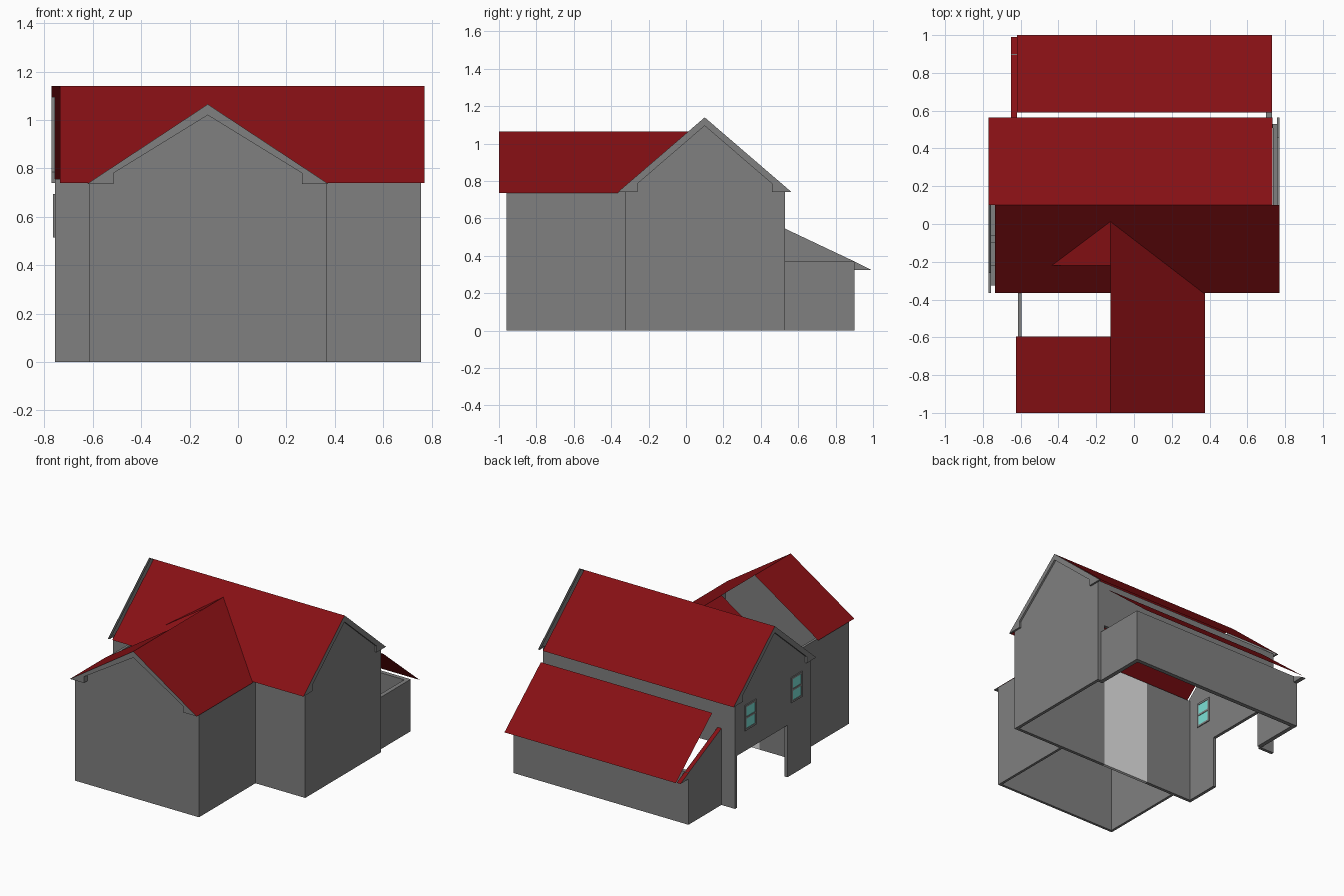
import bpy
import bmesh

cube = bpy.data.objects.get("Cube")
if cube:
    bpy.data.objects.remove(cube, do_unlink=True)


def material(name, rgb):
    mat = bpy.data.materials.new(name)
    mat.use_nodes = True
    mat.diffuse_color = (*rgb, 1)
    mat.node_tree.nodes["Principled BSDF"].inputs["Base Color"].default_value = (*rgb, 1)
    return mat


GREY = material("wall grey", (0.216, 0.216, 0.216))
RED = material("roof red", (0.24, 0.005, 0.007))
PALE = material("pale partition", (0.78, 0.78, 0.78))
GLASS = material("window glass", (0.2, 0.75, 0.68))


def finish(name, bm, *mats):
    mesh = bpy.data.meshes.new(name)
    bm.to_mesh(mesh)
    bm.free()
    for mat in mats:
        mesh.materials.append(mat)
    obj = bpy.data.objects.new(name, mesh)
    bpy.context.collection.objects.link(obj)
    return obj


def sheet(name, points, mat=RED):
    """A single flat face without thickness."""
    bm = bmesh.new()
    bm.faces.new([bm.verts.new(p) for p in points])
    return finish(name, bm, mat)


def prism(name, profile, axis, start, end, mats=(GREY,), open_top=False):
    """Extrude a (horizontal, z) profile along x or y.

    Sloped upward faces are left open, or take the second material."""
    bm = bmesh.new()

    def point(h, z, d):
        return (d, h, z) if axis == "x" else (h, d, z)

    base = bm.faces.new([bm.verts.new(point(h, z, start)) for h, z in profile])
    grown = bmesh.ops.extrude_face_region(bm, geom=[base], use_keep_orig=True)
    for v in grown["geom"]:
        if isinstance(v, bmesh.types.BMVert):
            setattr(v.co, axis, end)
    bmesh.ops.recalc_face_normals(bm, faces=bm.faces)
    bm.normal_update()
    slopes = [f for f in bm.faces if 0.2 < f.normal.z < 0.98]
    if open_top:
        bmesh.ops.delete(bm, geom=slopes, context="FACES")
    elif len(mats) > 1:
        for f in slopes:
            f.material_index = 1
    return finish(name, bm, *mats)


def box(name, x0, x1, y0, y1, z0, z1, mat=GREY):
    return prism(name, [(x0, z0), (x1, z0), (x1, z1), (x0, z1)], "y", y0, y1, (mat,))


def gable_trim(name, mid, half, inner, eave, peak, axis, start, end):
    """Sloping verge board with a short return at each eave."""
    drop = 0.045
    profile = [(mid - half, eave), (mid, peak), (mid + half, eave),
               (mid + inner, eave), (mid + inner, eave + drop), (mid, peak - drop),
               (mid - inner, eave + drop), (mid - inner, eave)]
    prism(name, profile, axis, start, end, open_top=True)


# Main house dimensions
X, T = 0.757, 0.022
FRONT, BACK, RIDGE = -0.325, 0.53, 0.1
EAVE, PEAK, TOP = 0.74, 1.14, 0.755

# Main gable walls; the -x one has a wide doorway
gable = [(BACK, TOP), (RIDGE, PEAK - 0.02), (FRONT, TOP), (FRONT, 0)]
prism("left_gable_wall", gable + [(BACK, 0)], "x", X - T, X, open_top=True)
doorway = [(-0.06, 0), (-0.06, 0.37), (BACK - T, 0.37), (BACK - T, 0), (BACK, 0)]
prism("right_gable_wall", gable + doorway, "x", -X, T - X, open_top=True)
for side, s in (("left", 1), ("right", -1)):
    gable_trim(side + "_gable_trim", RIDGE, 0.465, 0.36, EAVE, PEAK, "x", s * X, s * 0.77)

# Front wall with a pale partition, back wall open into the lean-to
inside = X - T
box("front_wall_left", 0, inside, FRONT, FRONT + T, 0, TOP)
box("front_wall_partition", -0.365, 0, FRONT, FRONT + T, 0, TOP, PALE)
box("front_wall_right", -inside, -0.365, FRONT, FRONT + T, 0, TOP)
box("back_wall_upper", -inside, inside, BACK - T, BACK, 0.43, TOP)
box("back_wall_left_return", 0.7, inside, BACK - T, BACK, 0, 0.43)
box("back_wall_right_return", -inside, -0.645, BACK - T, BACK, 0, 0.43)

# Main roof: two thin slopes, slightly staggered along the ridge
for name, x0, x1, y in (("main_roof_front", -0.735, 0.77, -0.365),
                        ("main_roof_back", -0.77, 0.733, 0.565)):
    sheet(name, [(x0, y, EAVE), (x1, y, EAVE), (x1, RIDGE, PEAK), (x0, RIDGE, PEAK)])

# Upper windows in the -x gable wall
for name, y in (("front", -0.16), ("back", 0.36)):
    w, h, zc, bar = 0.062, 0.09, 0.605, 0.014
    xa, xb = -X - 0.007, T - X + 0.006
    for part, side in (("front", -1), ("back", 1)):
        edge = y + side * (w - bar / 2)
        box(f"{name}_window_{part}_jamb", xa, xb, edge - bar / 2, edge + bar / 2, zc - h, zc + h)
    for part, k in (("sill", -1), ("rail", 0), ("head", 1)):
        z = zc + k * (h - bar / 2)
        box(f"{name}_window_{part}", xa, xb, y - w + bar, y + w - bar, z - bar / 2, z + bar / 2)
    box(f"{name}_window_glass", -X - 0.003, T - X + 0.003,
        y - w + bar, y + w - bar, zc - h + bar, zc + h - bar, GLASS)

# Front wing walls
MID, WL, WR, WF = -0.125, -0.613, 0.365, -0.96
W_EAVE, W_PEAK, t = 0.735, 1.065, 0.018
prism("wing_front_wall", [(WL, 0), (WR, 0), (WR, 0.74), (MID, W_PEAK - 0.02), (WL, 0.74)],
      "y", WF, WF + t, open_top=True)
box("wing_left_wall", WR - t, WR, WF + t, FRONT, 0, 0.74)
box("wing_right_wall", WL, WL + t, WF + t, FRONT, 0, 0.74)
gable_trim("wing_gable_trim", MID, 0.5, 0.39, W_EAVE, W_PEAK, "y", -0.998, WF)

# Wing roof: full slope on one side, two separate pieces on the other
VALLEY = 0.013
sheet("wing_roof_left", [(0.375, -1, W_EAVE), (0.375, -0.365, W_EAVE),
                         (MID, VALLEY, W_PEAK), (MID, -1, W_PEAK)])
sheet("wing_roof_right_front", [(-0.625, -1, W_EAVE), (MID, -1, W_PEAK),
                                (MID, -0.595, W_PEAK), (-0.625, -0.595, W_EAVE)])
sheet("wing_roof_right_back", [(MID, -0.22, W_PEAK), (MID, VALLEY, W_PEAK),
                               (-0.435, -0.22, 0.865)])

# Rear lean-to: low walls, one side gable with a red top, floating roof slope
LX0, LX1, LY, LZ, lt = -0.65, 0.73, 0.9, 0.37, 0.03
box("lean_to_back_wall", LX0, LX1, LY - lt, LY, 0, LZ)
box("lean_to_left_wall", LX1 - lt, LX1, BACK, LY - lt, 0, LZ)
box("lean_to_right_wall", LX0, LX0 + lt, BACK, LY - lt, 0, LZ)
prism("lean_to_side_gable", [(BACK, LZ), (BACK, 0.545), (0.99, 0.325), (LY, 0.325), (LY, LZ)],
      "x", LX0, LX0 + lt, (GREY, RED))
sheet("lean_to_roof", [(LX0 + lt, 1, 0.327), (LX1, 1, 0.327),
                       (LX1, 0.59, 0.67), (LX0 + lt, 0.59, 0.67)])
